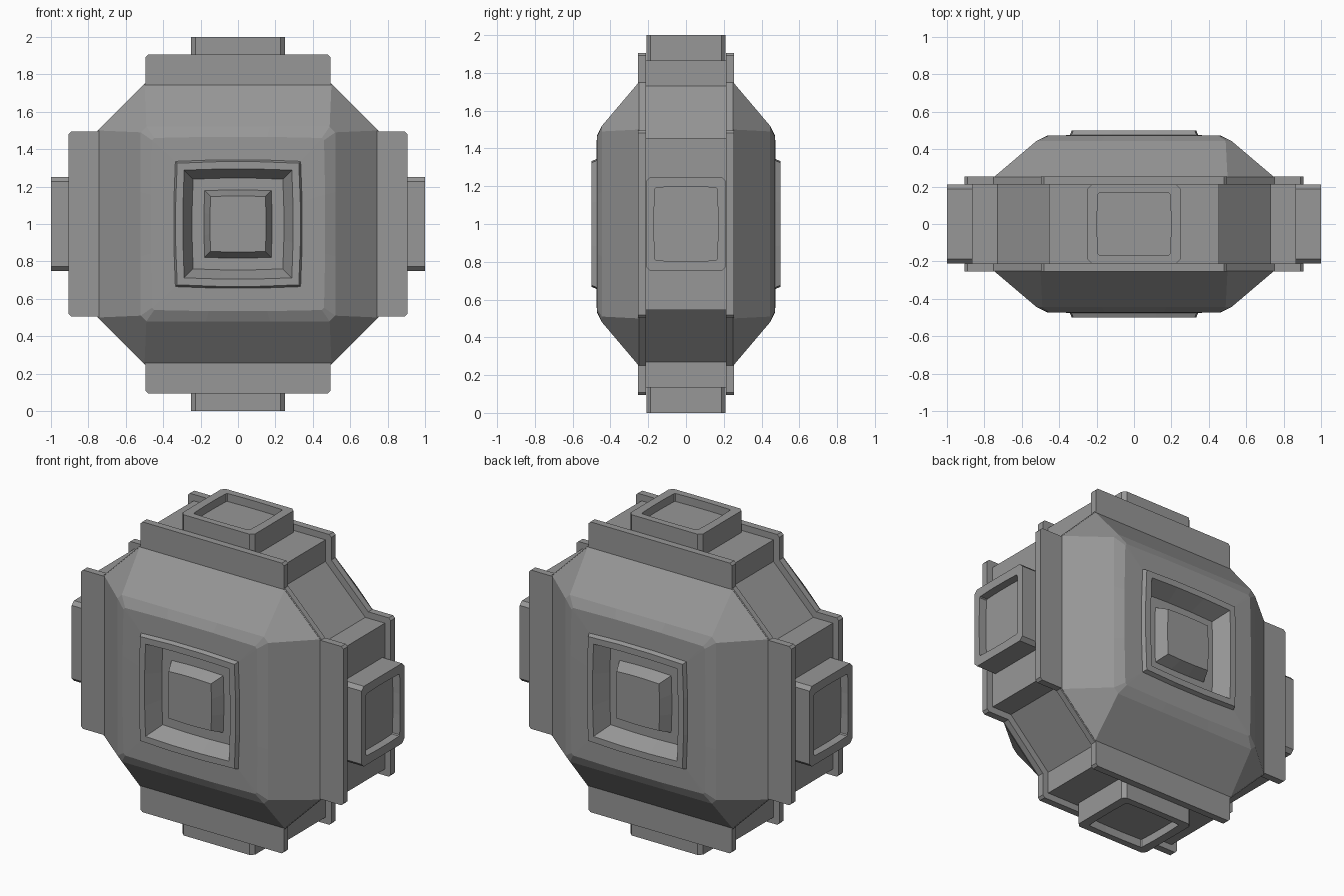
import bpy, bmesh
from math import pi
from mathutils import Matrix

if "Cube" in bpy.data.objects:
    bpy.data.objects.remove(bpy.data.objects["Cube"])

CENTRE = Matrix.Translation((0, 0, 1))
GREY = bpy.data.materials.new("dark_grey")
GREY.diffuse_color = (.31, .31, .31, 1)
GREY.use_nodes = True
GREY.node_tree.nodes["Principled BSDF"].inputs["Base Color"].default_value = GREY.diffuse_color


def loop(a, b, cut, bow=0.0):
    """Rectangle of half sizes a, b with cut corners and slightly bowed sides."""
    u, v = a - cut, b - cut
    return [(-u, b), (-u * .35, b + bow), (u * .35, b + bow), (u, b),
            (a, v), (a + bow, v * .35), (a + bow, -v * .35), (a, -v),
            (u, -b), (u * .35, -b - bow), (-u * .35, -b - bow), (-u, -b),
            (-a, -v), (-a - bow, -v * .35), (-a - bow, v * .35), (-a, v)]


def cross(arm, reach, hip, r):
    """Cross with diagonal fills between the arms; r cuts the arm corners."""
    q = [(arm - r, reach), (arm, reach - r), (arm, hip),
         (hip, arm), (reach - r, arm), (reach, arm - r)]
    pts = []
    for _ in range(4):
        pts += q
        q = [(y, -x) for x, y in q]
    return pts


def loft(name, layers, matrix):
    """Skin a list of (outline, height) layers and cap both ends."""
    bm = bmesh.new()
    rows = [[bm.verts.new((x, y, z)) for x, y in pts] for pts, z in layers]
    n = len(rows[0])
    for r0, r1 in zip(rows, rows[1:]):
        for i in range(n):
            j = (i + 1) % n
            bm.faces.new((r0[i], r0[j], r1[j], r1[i]))
    bm.faces.new(rows[0])
    bm.faces.new(rows[-1])
    bmesh.ops.remove_doubles(bm, verts=bm.verts, dist=1e-4)
    bmesh.ops.recalc_face_normals(bm, faces=bm.faces)
    me = bpy.data.meshes.new(name)
    bm.to_mesh(me)
    bm.free()
    me.transform(CENTRE @ matrix)
    me.materials.append(GREY)
    ob = bpy.data.objects.new(name, me)
    bpy.context.collection.objects.link(ob)
    return ob


# Inner core between the two flanges
face_front = Matrix.Rotation(pi / 2, 4, 'X')
core = cross(.455, .865, .73, 0)
loft("core", [(core, -.215), (core, .215)], face_front)

# Flange plate and domed shell with framed recess, front and back
flange = cross(.495, .905, .75, .014)
for side, turn in (("front", 0), ("back", pi)):
    m = Matrix.Rotation(turn, 4, 'Z') @ face_front
    loft(side + "_flange", [(flange, .212), (flange, .255)], m)
    loft(side + "_shell", [
        (loop(.75, .75, .25), .25),
        (loop(.52, .52, .03), .445),
        (loop(.46, .46, .012, .006), .472),
        (loop(.335, .335, 0, .008), .475),
        (loop(.325, .325, 0, .008), .5),
        (loop(.288, .288, 0, .006), .5),
        (loop(.24, .24, 0, .005), .40),
        (loop(.178, .178, 0, .004), .40),
        (loop(.146, .146, 0, .004), .475)], m)

# Hollow-topped end caps on the four arms
for k, side in enumerate(("top", "right", "bottom", "left")):
    loft(side + "_end_cap", [
        (loop(.25, .21, .022), .85),
        (loop(.25, .21, .022), 1.0),
        (loop(.193, .165, .006, .004), 1.0),
        (loop(.193, .165, .006, .004), .95)], Matrix.Rotation(k * pi / 2, 4, 'Y'))
